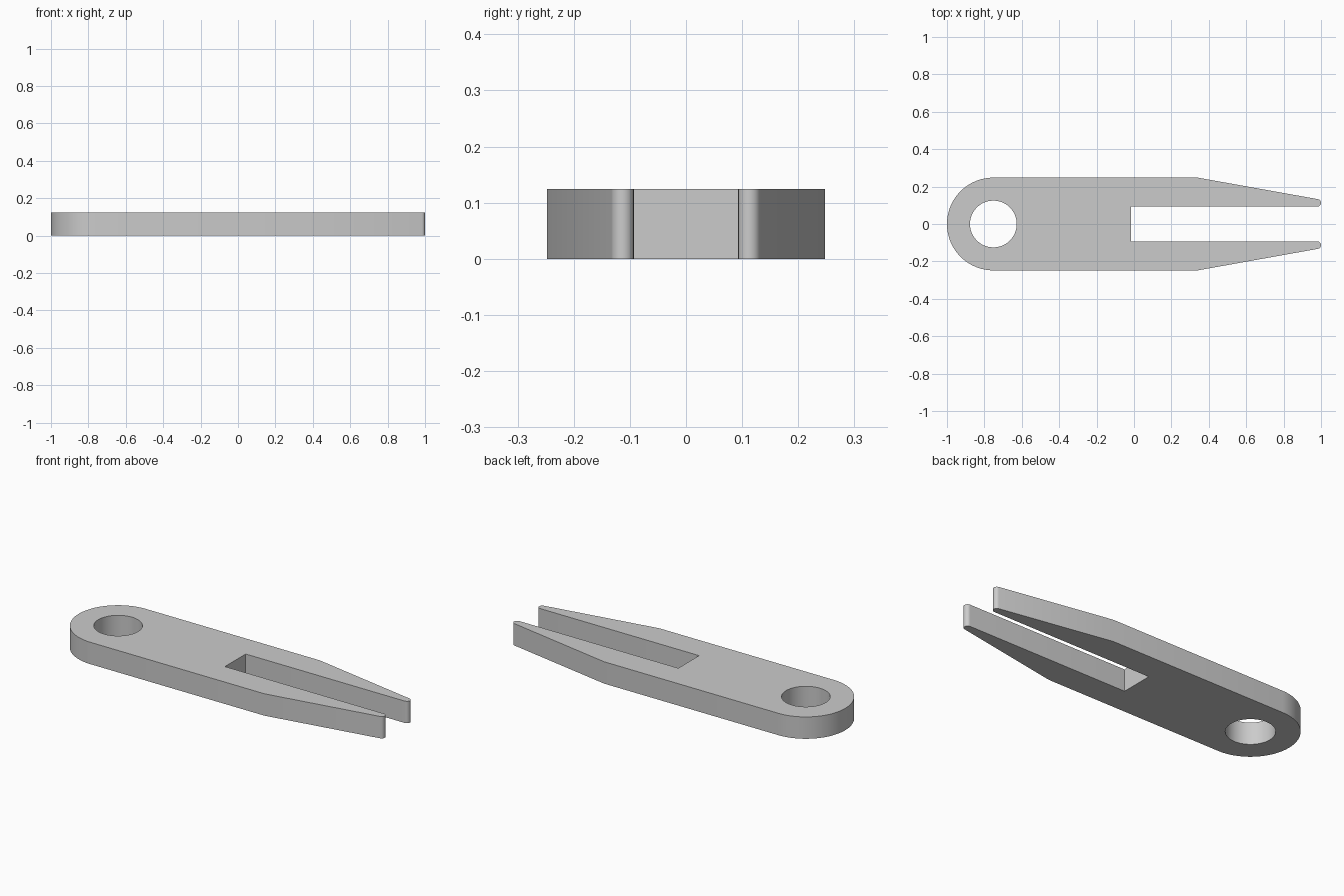
import bpy
import bmesh
from math import cos, sin, radians

cube = bpy.data.objects.get("Cube")
if cube:
    bpy.data.objects.remove(cube, do_unlink=True)

THICKNESS = 0.124
HALF_WIDTH = 0.248
PIVOT_X = -0.752
HOLE_RADIUS = 0.125
SLOT_X = -0.017
SLOT_HALF = 0.093
TAPER_X = 0.34
TIP_RADIUS = 0.02


def arc(cx, cy, radius, start, end, steps):
    """Points along an arc, angles in degrees."""
    angles = [radians(start + (end - start) * i / steps) for i in range(steps + 1)]
    return [(cx + radius * cos(a), cy + radius * sin(a)) for a in angles]


def add_loop(bm, points):
    """Closed loop of edges on the ground plane."""
    verts = [bm.verts.new((x, y, 0)) for x, y in points]
    return [bm.edges.new((a, b)) for a, b in zip(verts, verts[1:] + verts[:1])]


# Upper half of the outline: slot corner, rounded prong tip, taper, round end
half = [(SLOT_X, SLOT_HALF)]
half += arc(1 - TIP_RADIUS, SLOT_HALF + TIP_RADIUS, TIP_RADIUS, -90, 80, 12)
half += [(TAPER_X, HALF_WIDTH)]
half += arc(PIVOT_X, 0, HALF_WIDTH, 90, 180, 24)
outline = half + [(x, -y) for x, y in reversed(half[:-1])]
hole = arc(PIVOT_X, 0, HOLE_RADIUS, 0, 360, 48)[:-1]

# Fill the outline around the hole and extrude it to a plate
bm = bmesh.new()
edges = add_loop(bm, outline) + add_loop(bm, hole)
bmesh.ops.triangle_fill(bm, edges=edges, use_beauty=True, normal=(0, 0, 1))
extruded = bmesh.ops.extrude_face_region(bm, geom=bm.faces[:], use_keep_orig=True)
top = [g for g in extruded["geom"] if isinstance(g, bmesh.types.BMVert)]
bmesh.ops.translate(bm, verts=top, vec=(0, 0, THICKNESS))
bmesh.ops.recalc_face_normals(bm, faces=bm.faces[:])
mesh = bpy.data.meshes.new("forked_arm")
bm.to_mesh(mesh)
bm.free()

arm = bpy.data.objects.new("forked_arm", mesh)
bpy.context.collection.objects.link(arm)

# Plain grey material
grey = bpy.data.materials.new("light_grey")
grey.use_nodes = True
colour = (0.6, 0.6, 0.6, 1)
grey.diffuse_color = colour
for node in grey.node_tree.nodes:
    if node.type == "BSDF_PRINCIPLED":
        node.inputs["Base Color"].default_value = colour
mesh.materials.append(grey)

# Smooth round walls, sharp rims
bpy.ops.object.select_all(action="DESELECT")
arm.select_set(True)
bpy.context.view_layer.objects.active = arm
bpy.ops.object.shade_smooth_by_angle(angle=radians(20))
